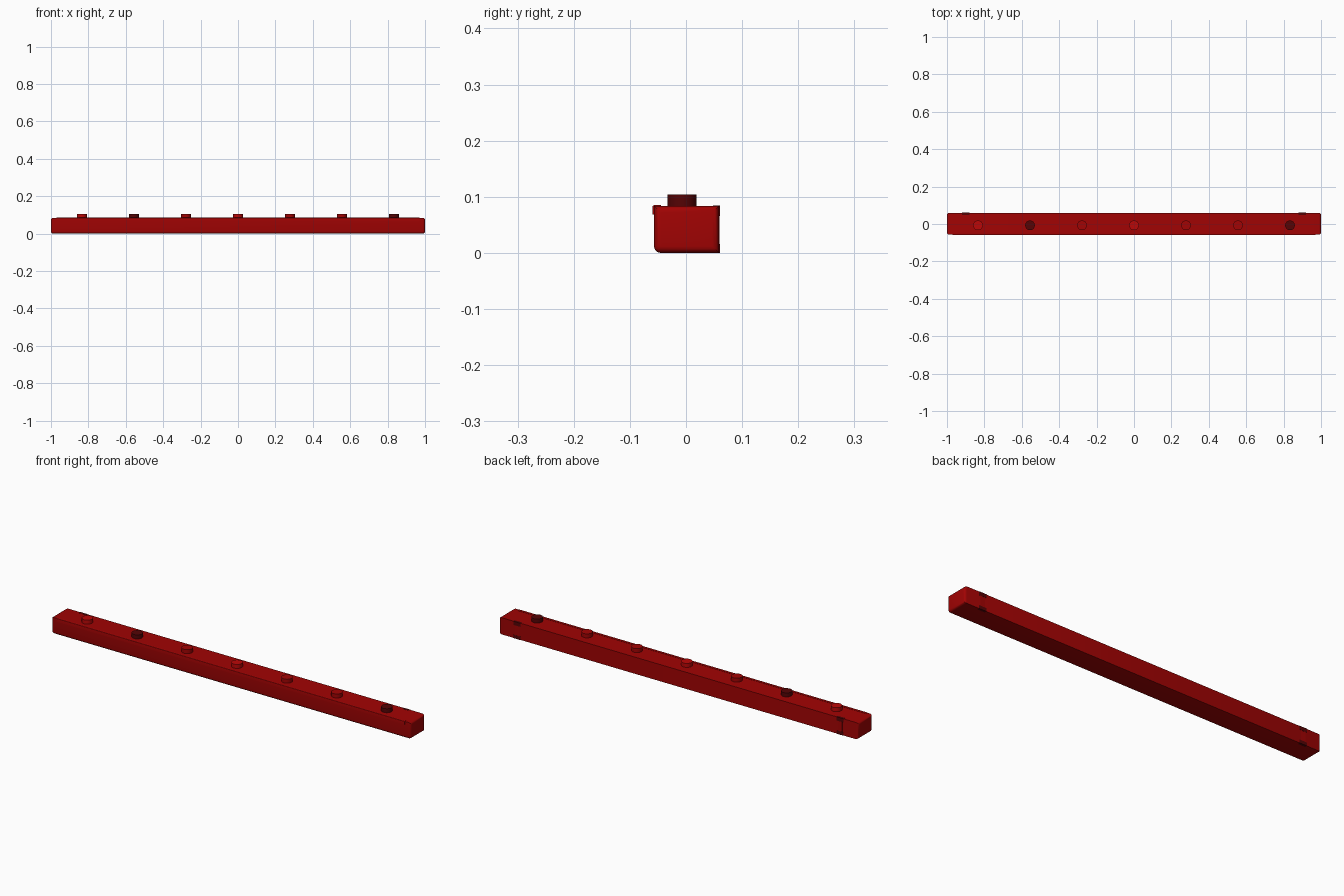
import bpy
import bmesh
from mathutils import Matrix

default = bpy.data.objects.get("Cube")
if default:
    bpy.data.objects.remove(default, do_unlink=True)


def material(name, rgb):
    mat = bpy.data.materials.new(name)
    mat.use_nodes = True
    color = (*rgb, 1)
    mat.diffuse_color = color
    mat.node_tree.nodes["Principled BSDF"].inputs["Base Color"].default_value = color
    return mat


RED = material("deep red", (0.36, 0.001, 0.001))
BRIGHT = material("bright red", (0.5, 0.002, 0.002))
DARK = material("dark maroon", (0.09, 0.001, 0.0015))


def finish(name, bm, mat):
    bmesh.ops.recalc_face_normals(bm, faces=bm.faces)
    mesh = bpy.data.meshes.new(name)
    bm.to_mesh(mesh)
    bm.free()
    obj = bpy.data.objects.new(name, mesh)
    bpy.context.collection.objects.link(obj)
    mesh.materials.append(mat)
    bpy.ops.object.select_all(action="DESELECT")
    obj.select_set(True)
    bpy.context.view_layer.objects.active = obj
    bpy.ops.object.shade_smooth_by_angle()


def box_mesh(low, high):
    bm = bmesh.new()
    bmesh.ops.create_cube(bm, size=1)
    for v in bm.verts:
        for i in range(3):
            v.co[i] = low[i] if v.co[i] < 0 else high[i]
    return bm


def round_edges(bm, rule, offset):
    edges = [e for e in bm.edges if rule(*(v.co for v in e.verts))]
    bmesh.ops.bevel(bm, geom=edges, offset=offset, segments=4, profile=0.5, affect="EDGES")


# Long housing with rounded ends and a rounded front bottom edge
body = box_mesh((-1, -0.057, 0), (1, 0.059, 0.084))
round_edges(body, lambda a, b: a.x * b.x > 0 or (max(a.y, b.y) < 0 and max(a.z, b.z) < 0.01), 0.012)
finish("housing", body, RED)

# Narrow lip along the top of the front, softened where it catches light
lip = box_mesh((-0.97, -0.06, 0.068), (0.97, -0.045, 0.085))
round_edges(lip, lambda a, b: a.x * b.x < 0 and min(a.z, b.z) > 0.08 and max(a.y, b.y) < -0.05, 0.003)
finish("front_lip", lip, RED)

# Row of round buttons
for i, mat in enumerate([BRIGHT, DARK, RED, BRIGHT, RED, RED, DARK]):
    bm = bmesh.new()
    bmesh.ops.create_cone(bm, cap_ends=True, segments=24, radius1=0.026, radius2=0.026, depth=0.024,
                          matrix=Matrix.Translation(((i - 3) * 0.278, -0.007, 0.092)))
    finish(f"button_{i + 1}", bm, mat)

# Pair of mounting clips wrapped over the back edges
for side, x in (("left", 0.9), ("right", -0.9)):
    for level, low, high in (("upper", 0.066, 0.0846), ("lower", -0.0004, 0.016)):
        finish(f"{side}_{level}_clip", box_mesh((x - 0.02, 0.048, low), (x + 0.02, 0.0603, high)), DARK)
    finish(f"{side}_clip_strap", box_mesh((x - 0.012, 0.05, 0.01), (x + 0.012, 0.0596, 0.072)), RED)
